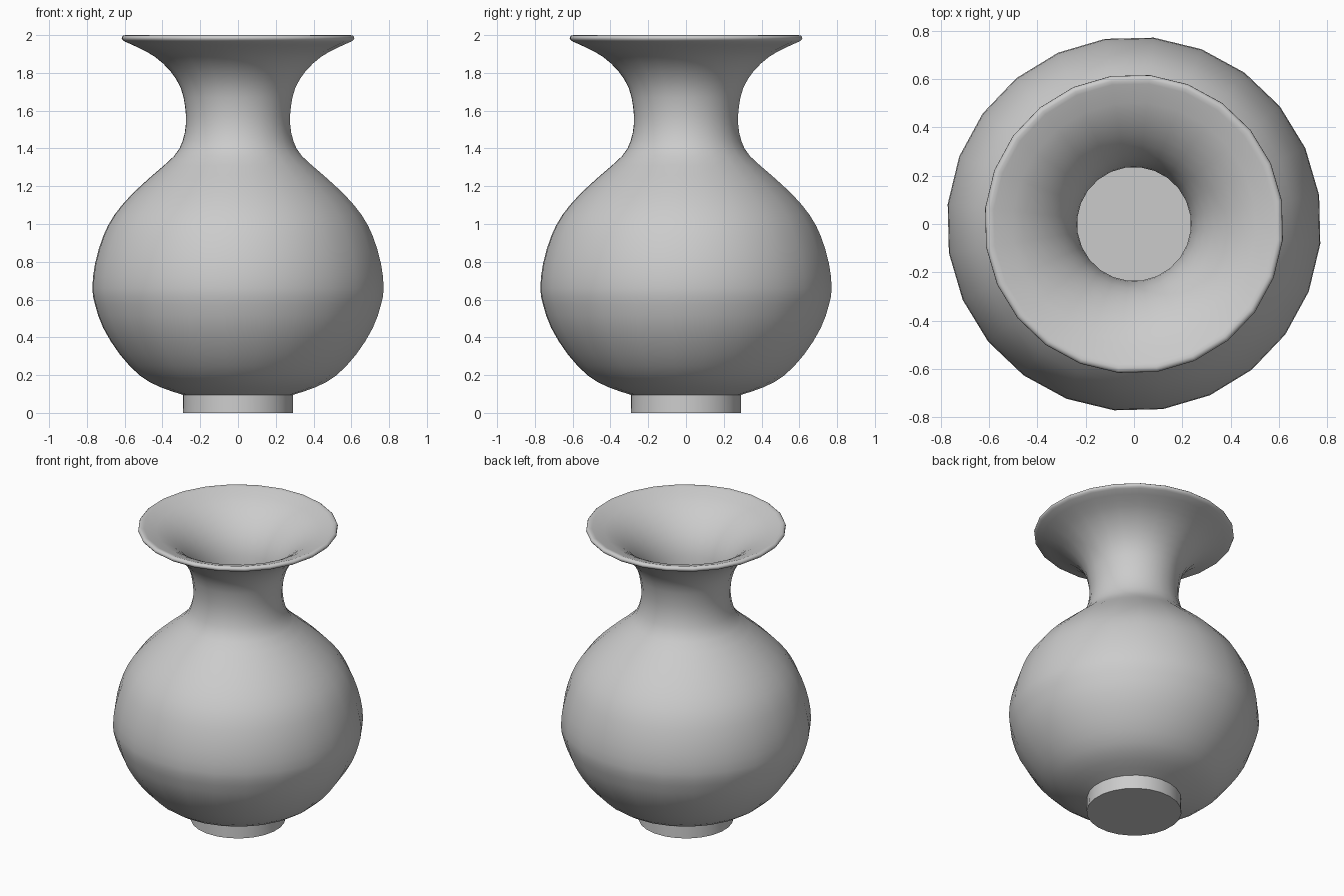
import bpy, bmesh, math
from mathutils import Vector

if "Cube" in bpy.data.objects:
    bpy.data.objects.remove(bpy.data.objects["Cube"])

SIDES = 24
TURN = math.radians(8.9)
FIT = 1 / math.cos(math.radians(6.1))   # polygon corners sit outside the silhouette
WALL = 0.041

# outer profile (radius, height): foot, belly, neck, flared lip
foot = [(0.0, 0.0), (0.292, 0.0), (0.29, 0.095)]
keys = [(0.29, 0.095), (0.413, 0.137), (0.52, 0.198), (0.626, 0.31),
        (0.714, 0.45), (0.757, 0.573), (0.771, 0.66), (0.757, 0.79),
        (0.714, 0.935), (0.655, 1.047), (0.566, 1.153), (0.455, 1.256),
        (0.338, 1.36), (0.293, 1.44), (0.276, 1.53), (0.28, 1.62),
        (0.303, 1.72), (0.36, 1.812), (0.44, 1.885), (0.52, 1.93),
        (0.6, 1.966)]
lip = [(0.61, 1.973), (0.616, 1.982), (0.614, 1.991), (0.606, 1.998),
       (0.595, 2.0), (0.58, 1.995)]


def smooth(points):
    """Catmull-Rom curve with one extra point per span."""
    p = [Vector(q) for q in points]
    p = [2 * p[0] - p[1]] + p + [2 * p[-1] - p[-2]]
    out = []
    for a, b, c, d in zip(p, p[1:], p[2:], p[3:]):
        out += [b, (9 * (b + c) - a - d) / 16]
    return out + [p[-2]]


wall = smooth(keys)

# inner profile: the wall offset inwards by its thickness
inner = []
for i in range(1, len(wall) - 2):
    t = (wall[i + 1] - wall[i - 1]).normalized()
    inner.append(wall[i] + WALL * Vector((-t.y, t.x)))
inner.reverse()
# hollow inside the foot, with a flat floor
well = [(0.25, 0.13), (0.25, 0.04), (0.0, 0.04)]
profile = foot + [tuple(p) for p in wall[1:]] + lip + [tuple(p) for p in inner] + well

# spin the profile into a closed vessel
bm = bmesh.new()
rings = []
for r, z in profile:
    if r == 0:
        rings.append([bm.verts.new((0, 0, z))] * SIDES)
        continue
    rings.append([bm.verts.new((r * FIT * math.cos(TURN + k * math.tau / SIDES),
                                r * FIT * math.sin(TURN + k * math.tau / SIDES), z))
                  for k in range(SIDES)])
for lo, hi in zip(rings, rings[1:]):
    for k in range(SIDES):
        n = (k + 1) % SIDES
        bm.faces.new(dict.fromkeys((lo[k], lo[n], hi[n], hi[k])))
bmesh.ops.recalc_face_normals(bm, faces=bm.faces)

mesh = bpy.data.meshes.new("vase")
bm.to_mesh(mesh)
bm.free()
vase = bpy.data.objects.new("vase", mesh)
bpy.context.collection.objects.link(vase)
bpy.context.view_layer.objects.active = vase
vase.select_set(True)
bpy.ops.object.shade_smooth_by_angle(angle=math.radians(50))
